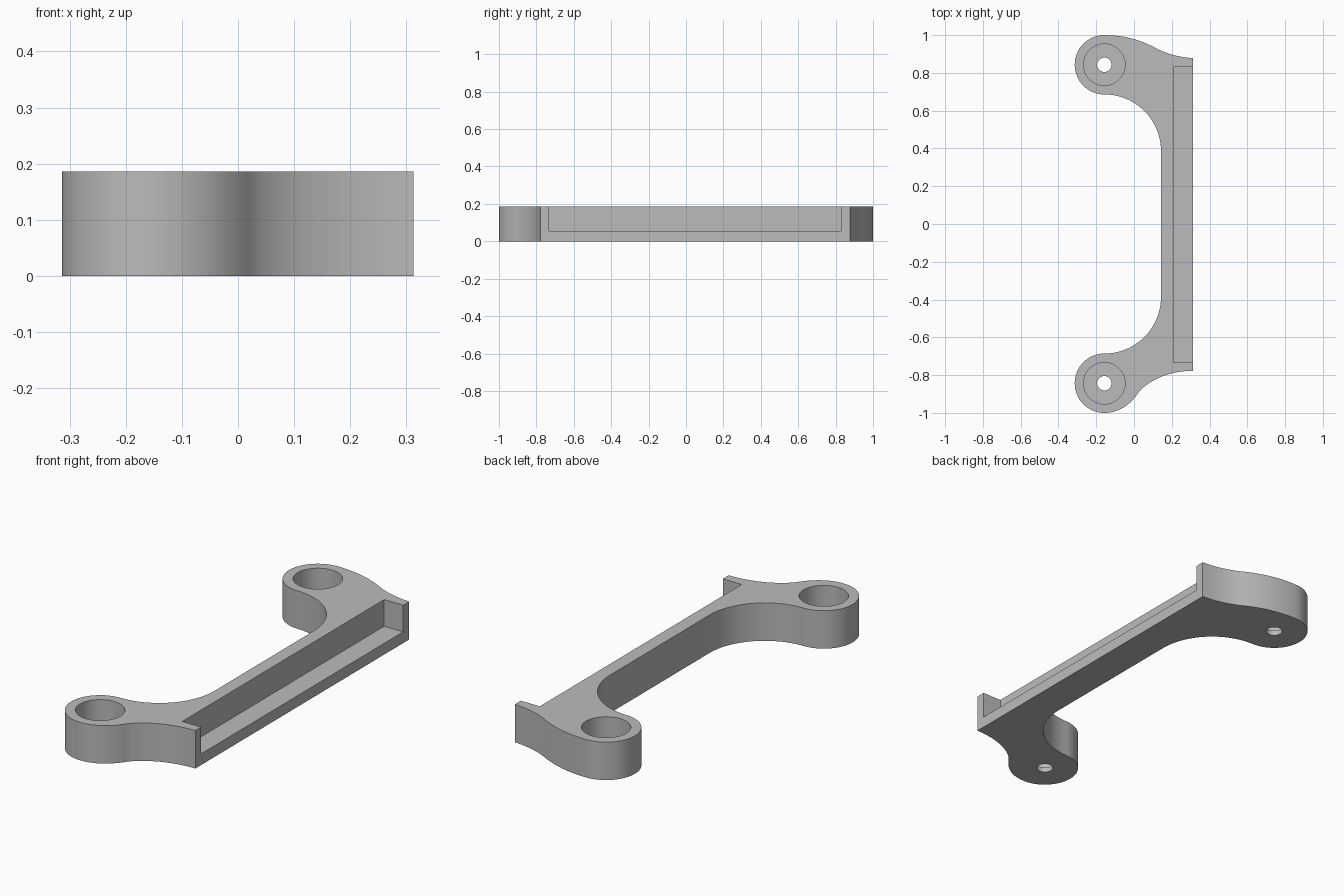
import bpy, bmesh, math
from mathutils import Vector
from mathutils.geometry import interpolate_bezier

if "Cube" in bpy.data.objects:
    bpy.data.objects.remove(bpy.data.objects["Cube"])

HEIGHT = 0.186
BOSS_X, BOSS_Y, BOSS_R = -0.157, 0.843, 0.157
EDGE_X = 0.313

grey = bpy.data.materials.new("plain grey")
grey.use_nodes = True
colour = (0.5, 0.5, 0.5, 1)
grey.diffuse_color = colour
grey.node_tree.nodes["Principled BSDF"].inputs["Base Color"].default_value = colour


def arc(cx, cy, r, start, end, steps):
    angles = [math.radians(start + (end - start) * i / steps) for i in range(steps + 1)]
    return [(cx + r * math.cos(a), cy + r * math.sin(a)) for a in angles]


def bezier(p0, h0, h1, p1, steps=12):
    pts = interpolate_bezier(*[Vector((*p, 0)) for p in (p0, h0, h1, p1)], steps + 1)
    return [(p.x, p.y) for p in pts]


def prism(name, outline, z0, z1):
    """Extrude a flat outline from z0 up to z1."""
    bm = bmesh.new()
    face = bm.faces.new([bm.verts.new((x, y, z0)) for x, y in outline])
    top = bmesh.ops.extrude_face_region(bm, geom=[face])["geom"]
    bmesh.ops.translate(bm, vec=(0, 0, z1 - z0),
                        verts=[v for v in top if isinstance(v, bmesh.types.BMVert)])
    bmesh.ops.recalc_face_normals(bm, faces=bm.faces)
    mesh = bpy.data.meshes.new(name)
    bm.to_mesh(mesh)
    bm.free()
    mesh.materials.append(grey)
    obj = bpy.data.objects.new(name, mesh)
    bpy.context.collection.objects.link(obj)
    return obj


# Handle outline: back boss, inner grip, front boss, then the flared outer ends
inner_r = 0.3
inner_y = BOSS_Y - BOSS_R - inner_r
sections = [
    arc(BOSS_X, BOSS_Y, BOSS_R, 90, 270, 32),
    arc(BOSS_X, inner_y, inner_r, 90, 0, 24),
    arc(BOSS_X, -inner_y, inner_r, 0, -90, 24),
    arc(BOSS_X, -BOSS_Y, BOSS_R, 90, 270, 32),
    bezier((BOSS_X, -1), (-0.07, -1), (-0.01, -0.945), (0.025, -0.89)),
    bezier((0.025, -0.89), (0.08, -0.825), (0.19, -0.777), (EDGE_X, -0.777)),
    bezier((EDGE_X, 0.878), (0.24, 0.883), (0.17, 0.9), (0.105, 0.937)),
    bezier((0.105, 0.937), (0.03, 0.975), (-0.05, 1), (BOSS_X, 1)),
]
outline = []
for p in (p for section in sections for p in section):
    if not outline or math.dist(p, outline[-1]) > 0.0001:
        outline.append(p)
if math.dist(outline[0], outline[-1]) < 0.0001:
    outline.pop()
handle = prism("handle_body", outline, 0, HEIGHT)

# Cutters: long side recess, counterbores and screw holes
cutters = [prism("recess_cutter", [(0.21, -0.732), (0.5, -0.732), (0.5, 0.832), (0.21, 0.832)],
                 0.055, 0.3)]
for side in (1, -1):
    for name, r, z0 in (("counterbore", 0.11, 0.025), ("screw_hole", 0.038, -0.1)):
        circle = arc(BOSS_X, side * BOSS_Y, r, 0, 360, 48)[:-1]
        cutters.append(prism(name + "_cutter", circle, z0, 0.3))

bpy.ops.object.select_all(action="DESELECT")
bpy.context.view_layer.objects.active = handle
handle.select_set(True)
for cutter in cutters:
    cutter.hide_render = True
    mod = handle.modifiers.new("cut", "BOOLEAN")
    mod.operation = "DIFFERENCE"
    mod.solver = "EXACT"
    mod.object = cutter
    bpy.ops.object.modifier_apply(modifier=mod.name)
    bpy.data.objects.remove(cutter)

bpy.ops.object.shade_smooth_by_angle(angle=math.radians(30))
